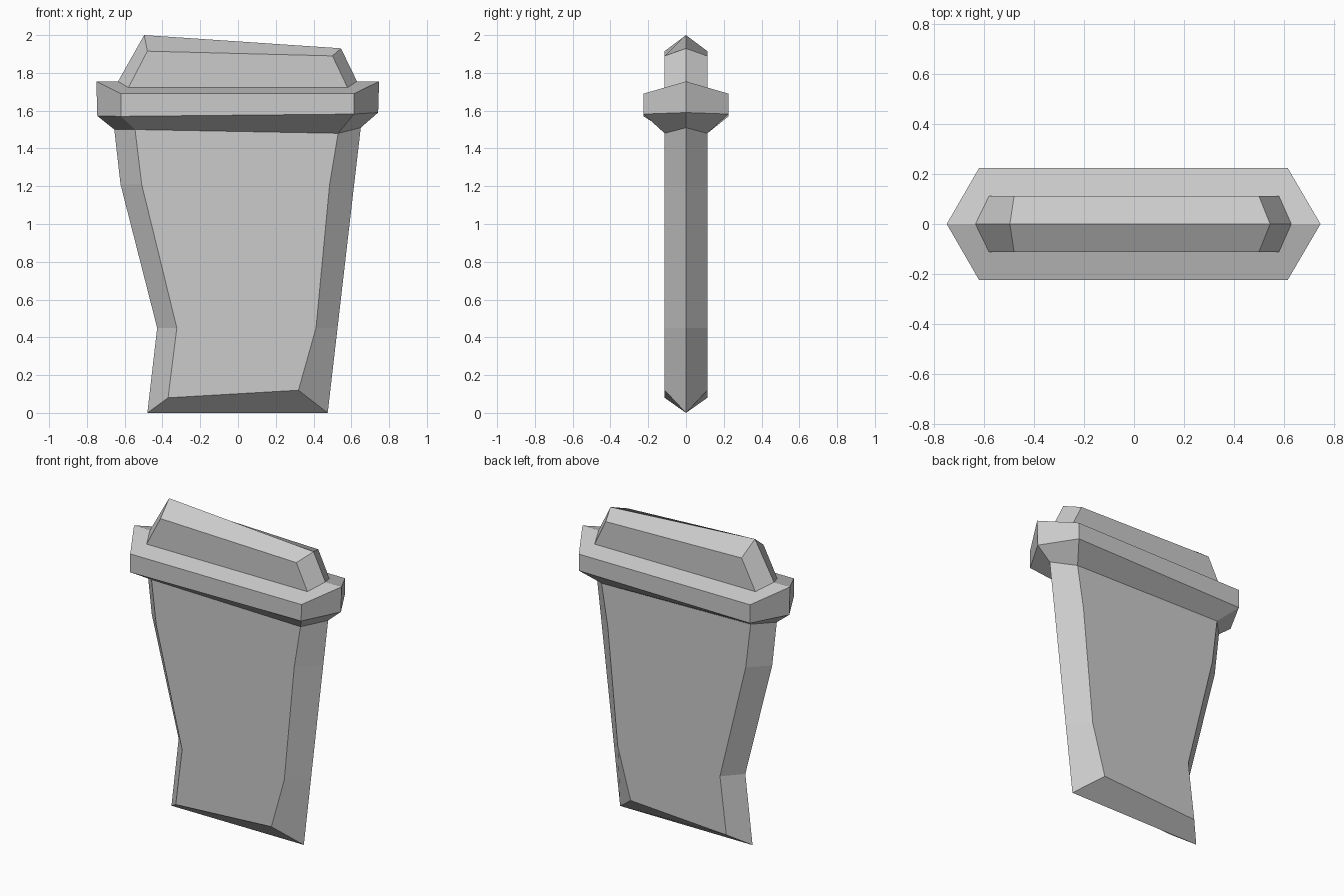
import bpy
import bmesh

cube = bpy.data.objects.get("Cube")
if cube:
    bpy.data.objects.remove(cube, do_unlink=True)

stone = bpy.data.materials.new("plain_grey")
stone.use_nodes = True
grey = (0.6, 0.6, 0.6, 1)
stone.diffuse_color = grey
stone.node_tree.nodes["Principled BSDF"].inputs["Base Color"].default_value = grey


def add_ring(bm, depth, left, face_left, face_right, right):
    """Six-sided ring: two tips on the centre plane and two points on each face."""
    spots = [(left, 0), (face_left, -depth), (face_right, -depth),
             (right, 0), (face_right, depth), (face_left, depth)]
    return [bm.verts.new((x, y, z)) for (x, z), y in spots]


def loft(name, rings, ridge_start=False, ridge_end=False):
    """Join rings from bottom to top; ridge caps fold along the centre plane."""
    bm = bmesh.new()
    loops = [add_ring(bm, *ring) for ring in rings]
    for low, high in zip(loops, loops[1:]):
        for i in range(6):
            j = (i + 1) % 6
            bm.faces.new((low[i], low[j], high[j], high[i]))
    for loop, wanted in ((loops[0], ridge_start), (loops[-1], ridge_end)):
        if wanted:
            bm.faces.new(loop[:4])
            bm.faces.new(loop[3:] + loop[:1])
    bmesh.ops.recalc_face_normals(bm, faces=bm.faces)
    mesh = bpy.data.meshes.new(name)
    bm.to_mesh(mesh)
    bm.free()
    mesh.materials.append(stone)
    obj = bpy.data.objects.new(name, mesh)
    bpy.context.collection.objects.link(obj)


THIN, WIDE = 0.113, 0.225

# Rings shared by neighbouring parts
neck = (THIN, (-0.655, 1.5), (-0.545, 1.5), (0.53, 1.48), (0.65, 1.51))
crown_base = (THIN, (-0.635, 1.755), (-0.58, 1.722), (0.58, 1.722), (0.63, 1.755))

# Tapering slab with a wedge foot and a worn right edge
loft("tapered_body", [
    (THIN, (-0.48, 0), (-0.37, 0.08), (0.32, 0.12), (0.475, 0)),
    (THIN, (-0.428, 0.45), (-0.324, 0.45), (0.413, 0.45), (0.527, 0.45)),
    (THIN, (-0.34 - 0.282, 1.21), (-0.58 + 0.07, 1.21), (0.485, 1.21), (0.615, 1.21)),
    neck,
], ridge_start=True)

# Wide collar with a sloping underside and roof
loft("collar", [
    neck,
    (WIDE, (-0.745, 1.572), (-0.62, 1.57), (0.613, 1.582), (0.742, 1.59)),
    (WIDE, (-0.75, 1.755), (-0.62, 1.69), (0.615, 1.69), (0.747, 1.755)),
    crown_base,
])

# Slanted crown block with a ridged top
loft("crown_block", [
    crown_base,
    (THIN, (-0.497, 2), (-0.48, 1.915), (0.5, 1.89), (0.545, 1.93)),
], ridge_end=True)
